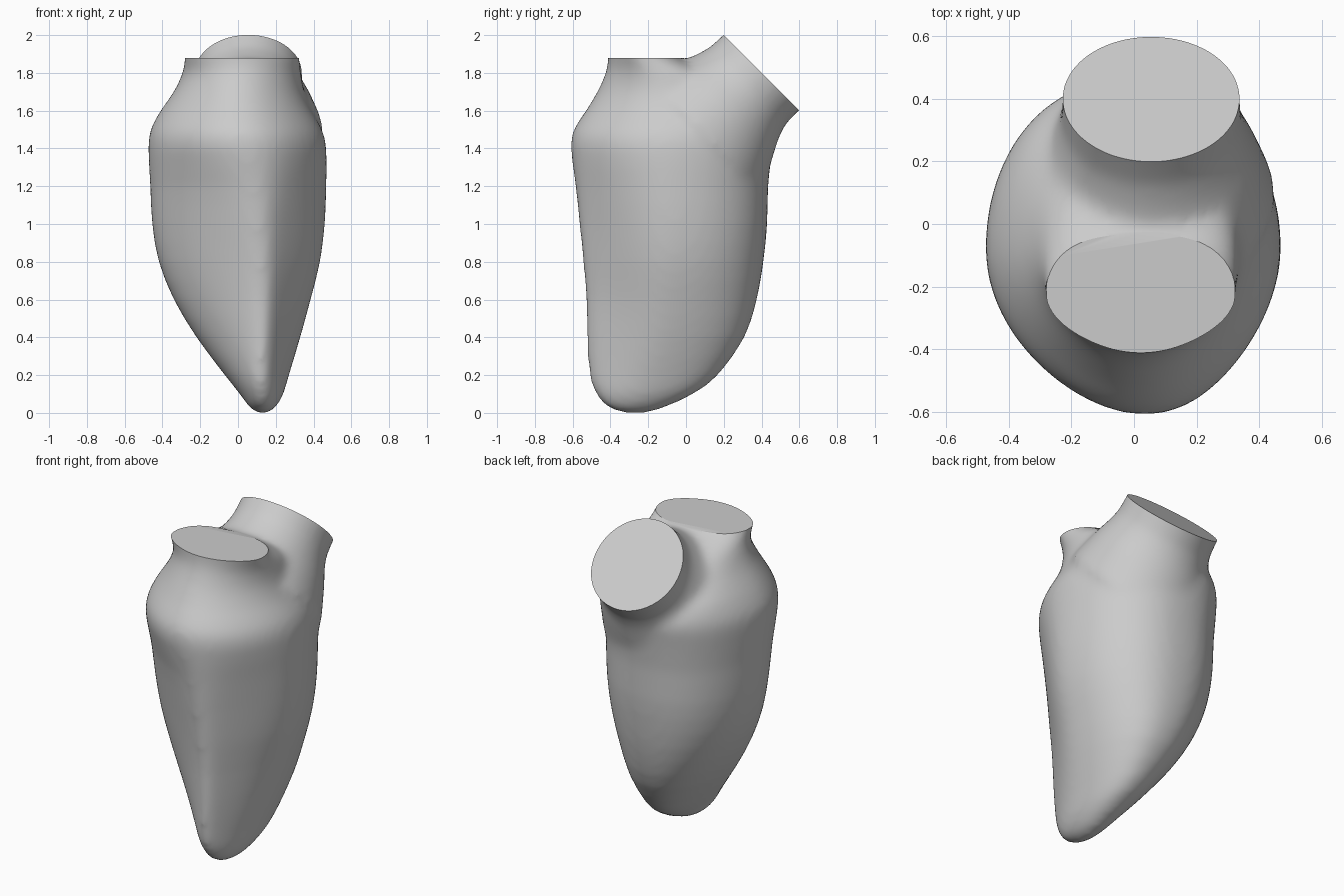
import bpy
import bmesh
from math import sin, cos, pi, radians, copysign
from mathutils import Vector, Matrix

SIDES = 64
AROUND = [2 * pi * i / SIDES for i in range(SIDES)]

default_cube = bpy.data.objects.get("Cube")
if default_cube:
    bpy.data.objects.remove(default_cube)


def refine(rings):
    """Insert a smoothly interpolated ring between each pair."""
    padded = [rings[0]] + rings + [rings[-1]]
    result = [rings[0]]
    for before, lower, upper, after in zip(padded, rings, rings[1:], padded[3:]):
        result.append([(9 * (b + c) - a - d) / 16
                       for a, b, c, d in zip(before, lower, upper, after)])
        result.append(upper)
    return result


def loft(mesh, rings):
    """Skin a list of closed rings and cap both ends."""
    loops = [[mesh.verts.new(point) for point in ring] for ring in rings]
    for lower, upper in zip(loops, loops[1:]):
        for i in range(SIDES):
            j = (i + 1) % SIDES
            mesh.faces.new((lower[i], lower[j], upper[j], upper[i]))
    mesh.faces.new(loops[0][::-1])
    mesh.faces.new(loops[-1])


def level_ring(height, left, right, front, back, lean, pinch):
    """Oval with a full back; the front is pinched and its tip leans sideways."""
    middle = Vector(((left + right) / 2, (front + back) / 2, height))
    half_x, half_y = (right - left) / 2, (back - front) / 2
    # The back grows squarer where it joins the tilted neck
    fullness = .87 if height < 1.55 else .66
    ring = []
    for a in AROUND:
        ahead = max(-sin(a), 0)
        across = cos(a) * (1 - pinch * ahead ** 2)
        if sin(a) > 0:
            across = copysign(abs(cos(a)) ** fullness, cos(a))
        ring.append(middle + Vector((half_x * across + lean * ahead ** 3,
                                     half_y * sin(a), 0)))
    return ring


def object_from(mesh, name):
    bmesh.ops.recalc_face_normals(mesh, faces=mesh.faces)
    data = bpy.data.meshes.new(name)
    mesh.to_mesh(data)
    mesh.free()
    result = bpy.data.objects.new(name, data)
    bpy.context.collection.objects.link(result)
    return result


# Chamber and upright front neck:
# height, left, right, front, back, lean, pinch
sections = [
    (0, .10, .16, -.34, -.20, 0, 0),
    (.03, .06, .2, -.42, -.11, 0, 0),
    (.1, .01, .24, -.48, .04, 0, .1),
    (.2, -.07, .27, -.515, .17, .02, .3),
    (.4, -.22, .33, -.525, .31, .07, .43),
    (.6, -.34, .385, -.53, .375, .1, .47),
    (.8, -.42, .435, -.545, .41, .11, .47),
    (1, -.455, .46, -.565, .43, .1, .43),
    (1.2, -.465, .468, -.585, .435, .08, .32),
    (1.4, -.475, .468, -.61, .455, .04, .15),
    (1.5, -.463, .445, -.595, .46, .03, .13),
    (1.6, -.41, .39, -.53, .39, .02, .15),
    (1.7, -.34, .35, -.47, .28, 0, .17),
    (1.8, -.295, .335, -.425, .14, 0, .18),
    (1.88, -.285, .328, -.412, -.04, 0, .18),
    (1.98, -.285, .328, -.412, -.14, 0, .18),
]
shape = bmesh.new()
loft(shape, refine([level_ring(*section) for section in sections]))

# Tilted back neck: depth below the mouth, half width, upward and downward reach
mouth = Vector((.055, .4, 1.8))
outward = Vector((0, 1, 1)).normalized()
upward = Vector((0, -1, 1)).normalized()
tilted = []
for depth, width, up, down in [(.45, .4, .41, .45), (.25, .34, .343, .345),
                               (.1, .287, .29, .282), (-.12, .286, .286, .288)]:
    tilted.append([mouth - outward * depth + Vector((width * cos(a), 0, 0))
                   + upward * sin(a) * (up if sin(a) > 0 else down)
                   for a in AROUND])
back_neck = bmesh.new()
loft(back_neck, refine(tilted))

chamber = object_from(shape, "heart_chamber")
neck = object_from(back_neck, "back_neck_helper")


def cutter(name, placement):
    box = bmesh.new()
    bmesh.ops.create_cube(box, size=1, matrix=placement)
    return object_from(box, name)


# Cutters that trim both mouths flat
front_cut = cutter("front_mouth_cutter",
                   Matrix.Translation((0, -.5, 2.38)) @ Matrix.Diagonal((2, 1, 1, 1)))
back_cut = cutter("back_mouth_cutter",
                  Matrix.Translation(mouth + outward / 2)
                  @ Matrix.Rotation(radians(-45), 4, 'X')
                  @ Matrix.Diagonal((2, 2, 1, 1)))


def boolean(operation, other):
    modifier = chamber.modifiers.new(operation.title(), 'BOOLEAN')
    modifier.operation = operation
    modifier.object = other
    modifier.solver = 'EXACT'


# Fuse the lofts, blend the joins, then trim
boolean('UNION', neck)
remesh = chamber.modifiers.new("Fuse", 'REMESH')
remesh.mode = 'VOXEL'
remesh.voxel_size = .02
blend = chamber.modifiers.new("Blend", 'SMOOTH')
blend.factor = .5
blend.iterations = 18
boolean('DIFFERENCE', front_cut)
boolean('DIFFERENCE', back_cut)

bpy.context.view_layer.update()
graph = bpy.context.evaluated_depsgraph_get()
finished = bpy.data.meshes.new_from_object(chamber.evaluated_get(graph))
chamber.modifiers.clear()
chamber.data = finished
for helper in (neck, front_cut, back_cut):
    bpy.data.objects.remove(helper)

# Plain grey surface
grey = bpy.data.materials.new("light_grey")
grey.use_nodes = True
colour = (.6, .6, .6, 1)
grey.diffuse_color = colour
grey.node_tree.nodes["Principled BSDF"].inputs["Base Color"].default_value = colour
finished.materials.clear()
finished.materials.append(grey)

bpy.ops.object.select_all(action='DESELECT')
chamber.select_set(True)
bpy.context.view_layer.objects.active = chamber
bpy.ops.object.shade_smooth_by_angle(angle=radians(28))
